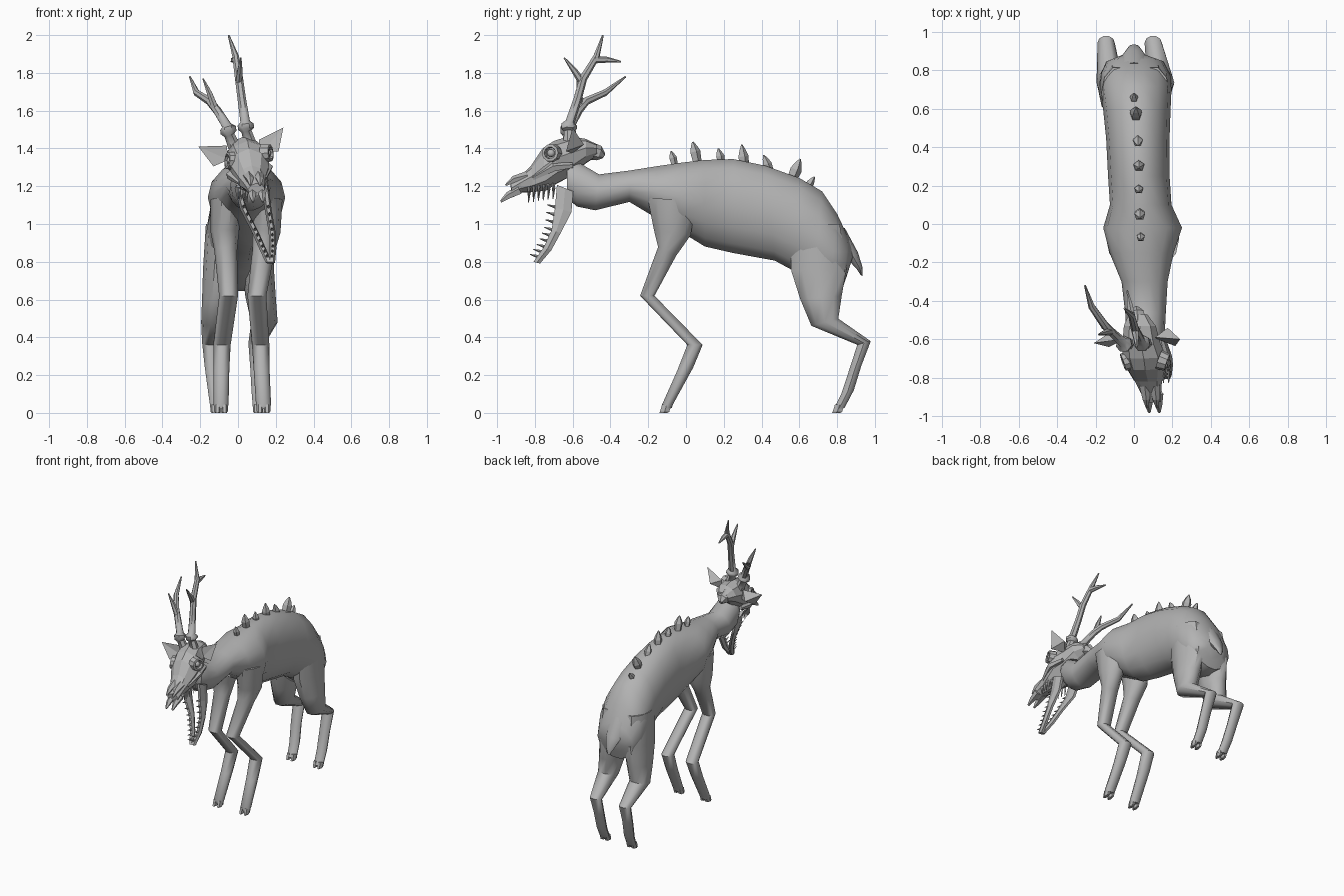
import bpy, bmesh, math
from mathutils import Vector

GREY = bpy.data.materials.new("plain grey")
GREY.diffuse_color = (0.45, 0.45, 0.45, 1)


def make(name, rings, smooth=None, faces=None):
    """Skin a list of rings (or explicit faces) into an object."""
    bm = bmesh.new()
    if faces:
        vs = [bm.verts.new(p) for p in rings]
        for f in faces:
            bm.faces.new([vs[i] for i in f])
    else:
        loops = [[bm.verts.new(p) for p in r] for r in rings]
        n = len(loops[0])
        for a, b in zip(loops, loops[1:]):
            for i in range(n):
                j = (i + 1) % n
                bm.faces.new((a[i], a[j], b[j], b[i]))
        bm.faces.new(loops[0])
        bm.faces.new(loops[-1])
    bmesh.ops.recalc_face_normals(bm, faces=bm.faces)
    me = bpy.data.meshes.new(name)
    bm.to_mesh(me)
    bm.free()
    me.materials.append(GREY)
    ob = bpy.data.objects.new(name, me)
    bpy.context.collection.objects.link(ob)
    if smooth:
        bpy.ops.object.select_all(action='DESELECT')
        bpy.context.view_layer.objects.active = ob
        ob.select_set(True)
        bpy.ops.object.shade_smooth_by_angle(angle=math.radians(smooth))
    return ob


def loft(name, rows, n=12, roll=0, smooth=None):
    """Rows: side-view edge points y1,z1 and y2,z2, then centre x and half width."""
    s, c = math.sin(roll), math.cos(roll)
    rings = []
    for y1, z1, y2, z2, cx, hw in rows:
        mid = Vector((cx, (y1 + y2) / 2, (z1 + z2) / 2))
        vy, vz = (y1 - y2) / 2, (z1 - z2) / 2
        u, v = Vector((hw * c, 0, hw * s)), Vector((-vz * s, vy, vz * c))
        rings.append([mid + u * math.cos(a) + v * math.sin(a)
                      for a in (math.tau * i / n for i in range(n))])
    return make(name, rings, smooth)


def tube(name, pts, radii, n=6, smooth=None):
    """Tapered tube along 3D points."""
    pts = [Vector(p) for p in pts]
    rings = []
    for i, p in enumerate(pts):
        t = (pts[min(i + 1, len(pts) - 1)] - pts[max(i - 1, 0)]).normalized()
        u = t.orthogonal() if abs(t.x) > 0.95 else t.cross(Vector((1, 0, 0)))
        u.normalize()
        w = t.cross(u)
        rings.append([p + radii[i] * (u * math.cos(a) + w * math.sin(a))
                      for a in (math.tau * k / n for k in range(n))])
    return make(name, rings, smooth)


# Body and neck
loft("body", [
    (-0.63, 1.33, -0.63, 1.14, 0.06, 0.075), (-0.57, 1.33, -0.58, 1.09, 0.06, 0.10),
    (-0.46, 1.265, -0.48, 1.07, 0.06, 0.105), (-0.30, 1.285, -0.30, 1.115, 0.055, 0.12),
    (-0.15, 1.31, -0.16, 1.03, 0.04, 0.165), (-0.02, 1.33, -0.02, 0.95, 0.045, 0.205),
    (0.10, 1.345, 0.10, 0.875, 0.035, 0.16), (0.25, 1.35, 0.25, 0.84, 0.025, 0.16),
    (0.42, 1.315, 0.47, 0.80, 0.02, 0.165), (0.60, 1.25, 0.58, 0.74, 0.015, 0.175),
    (0.72, 1.18, 0.68, 0.66, 0.01, 0.185), (0.80, 1.06, 0.76, 0.64, 0.008, 0.18),
    (0.86, 0.93, 0.83, 0.66, 0.005, 0.15), (0.89, 0.85, 0.85, 0.72, 0.0, 0.07)],
    n=14, smooth=50)

# Tail
loft("tail", [(0.84, 0.98, 0.78, 0.92, 0, 0.075), (0.91, 0.85, 0.85, 0.82, 0, 0.06),
              (0.935, 0.77, 0.905, 0.76, 0, 0.03), (0.935, 0.725, 0.925, 0.73, 0, 0.008)],
     n=8, smooth=50)

# Legs: side outline, then left x, right x, half width
FRONT = [(-0.21, 1.14, 0.06, 1.12, -0.06, 0.15, 0.085), (-0.175, 0.97, 0.03, 0.94, -0.07, 0.15, 0.075),
         (-0.15, 0.88, -0.05, 0.83, -0.065, 0.135, 0.06), (-0.245, 0.62, -0.165, 0.62, -0.05, 0.10, 0.05),
         (0.005, 0.36, 0.09, 0.36, -0.085, 0.12, 0.046), (-0.05, 0.22, 0.04, 0.24, -0.088, 0.125, 0.042),
         (-0.13, 0.04, -0.065, 0.05, -0.09, 0.135, 0.04), (-0.125, 0.02, -0.075, 0.025, -0.09, 0.135, 0.034)]
HIND = [(0.54, 1.0, 0.82, 1.0, -0.085, 0.10, 0.085), (0.55, 0.75, 0.86, 0.78, -0.10, 0.105, 0.085),
        (0.60, 0.60, 0.83, 0.62, -0.11, 0.12, 0.08), (0.66, 0.46, 0.81, 0.50, -0.125, 0.14, 0.07),
        (0.905, 0.36, 0.98, 0.38, -0.145, 0.10, 0.045), (0.86, 0.22, 0.93, 0.25, -0.135, 0.105, 0.04),
        (0.82, 0.10, 0.89, 0.12, -0.12, 0.11, 0.038), (0.78, 0.02, 0.84, 0.025, -0.11, 0.115, 0.036)]
for part, rows, toe in (("front_leg", FRONT, -0.115), ("hind_leg", HIND, 0.80)):
    for k, side in ((4, "left"), (5, "right")):
        loft(f"{part}_{side}", [r[:4] + (r[k], r[6]) for r in rows], n=10, smooth=45)
        for d in (-0.019, 0.019):    # cloven toes
            x = rows[-1][k] + d
            loft(f"{part}_{side}_toe", [(toe - 0.015, 0.045, toe + 0.04, 0.04, x, 0.017),
                                        (toe - 0.025, 0.012, toe + 0.03, 0.005, x, 0.017),
                                        (toe - 0.03, 0.0, toe + 0.02, 0.0, x, 0.012)], n=6)

# Back spines: tip y,z then base y,z, x and radius
for ty, tz, by, bz, x, r in ((-0.08, 1.385, -0.06, 1.31, 0.035, 0.022), (0.035, 1.435, 0.06, 1.32, 0.03, 0.03),
                             (0.17, 1.40, 0.19, 1.31, 0.025, 0.024), (0.295, 1.42, 0.31, 1.28, 0.025, 0.03),
                             (0.41, 1.365, 0.45, 1.26, 0.02, 0.026), (0.605, 1.345, 0.55, 1.22, 0.01, 0.034),
                             (0.68, 1.25, 0.63, 1.18, 0.0, 0.022)):
    b, t = Vector((x, by, bz)), Vector((x, ty, tz))
    tube("back_spine", [b, b.lerp(t, 0.55), b.lerp(t, 0.8), t], [r * 0.8, r, r * 0.6, 0.004], n=5)

# Skull, turned and tilted sideways
ROLL = math.radians(12)
SKULL = [(-0.47, 1.42, -0.47, 1.36, 0.02, 0.05), (-0.53, 1.45, -0.53, 1.32, 0.03, 0.085),
         (-0.62, 1.465, -0.62, 1.24, 0.04, 0.10), (-0.70, 1.44, -0.68, 1.21, 0.055, 0.115),
         (-0.76, 1.40, -0.74, 1.17, 0.065, 0.10), (-0.82, 1.31, -0.81, 1.165, 0.075, 0.072),
         (-0.88, 1.25, -0.87, 1.165, 0.088, 0.055), (-0.93, 1.215, -0.92, 1.145, 0.097, 0.045)]
loft("skull", SKULL, n=9, roll=ROLL)
for s in (-1, 1):
    # Split snout prongs and nose bones
    x = 0.102 + s * 0.026
    tube("snout_prong", [(x, -0.88, 1.18), (x, -0.94, 1.15), (x + 0.004, -0.98, 1.118)], [0.026, 0.02, 0.007], 5)
    tube("nose_bone", [(x - 0.02, -0.84, 1.25), (x - 0.012, -0.91, 1.235), (x - 0.01, -0.955, 1.205)],
         [0.03, 0.02, 0.005], 5)
    # Eye socket ring and eyeball
    eye = Vector((0.058 + s * 0.10, -0.715, 1.355 + s * 0.02))
    d = Vector((s, -0.35, 0.1)).normalized()
    w = d.cross(Vector((0, 0, 1))).normalized()
    h = w.cross(d)
    ring = [[eye + d * o + (w * math.cos(a) + h * math.sin(a)) * r for a in (math.tau * k / 10 for k in range(10))]
            for r, o in ((0.052, -0.03), (0.046, 0.016), (0.032, 0.018), (0.028, -0.005))]
    make("eye_socket", ring)
    tube("eyeball", [eye - d * 0.02, eye + d * 0.008, eye + d * 0.016], [0.022, 0.02, 0.008], 8, 60)
    # Cheek bone
    tube("cheek_bone", [(0.05 + s * 0.09, -0.60, 1.29 + s * 0.02), (0.06 + s * 0.10, -0.70, 1.28 + s * 0.02),
                        (0.075 + s * 0.065, -0.81, 1.23 + s * 0.012)], [0.015, 0.026, 0.012], 5)
    # Upper teeth
    for k in range(6):
        p = Vector((0.07 + 0.004 * k + s * (0.068 - 0.005 * k), -0.70 - 0.026 * k, 1.205 + s * 0.012 - 0.004 * k))
        tube("upper_tooth", [p, p + Vector((0, -0.004, -0.06))], [0.009, 0.002], 4)

# Hanging lower jaw, two halves meeting at the chin
JAW = [(-0.69, 1.21, -0.59, 1.17), (-0.70, 1.09, -0.60, 1.06), (-0.715, 0.97, -0.66, 0.95),
       (-0.755, 0.88, -0.71, 0.86), (-0.81, 0.80, -0.77, 0.79)]
for xs in ((0.0, 0.03, 0.09, 0.13, 0.165), (0.145, 0.16, 0.18, 0.185, 0.178)):
    loft("lower_jaw", [j + (x, 0.018) for j, x in zip(JAW, xs)], n=6)
    for i in (1, 2, 3):
        for f in (0.0, 0.33, 0.66):
            a, b = JAW[i], JAW[i + 1]
            p = Vector((xs[i], a[0], a[1])).lerp(Vector((xs[i + 1], b[0], b[1])), f)
            tube("lower_tooth", [p + Vector((0, 0.008, 0)), p + Vector((0, -0.035, 0.012))], [0.009, 0.002], 4)

# Ears: folded leaf, tip / upper / lower / back / inner points
for side, pts in (("left", [(-0.21, -0.62, 1.41), (-0.06, -0.60, 1.415), (-0.13, -0.64, 1.305),
                            (-0.11, -0.555, 1.355), (-0.05, -0.60, 1.34)]),
                  ("right", [(0.24, -0.60, 1.51), (0.11, -0.59, 1.445), (0.215, -0.635, 1.385),
                             (0.175, -0.54, 1.42), (0.12, -0.60, 1.375)])):
    make(f"ear_{side}", pts, faces=[(0, 1, 3), (0, 3, 2), (0, 4, 1), (0, 2, 4), (1, 4, 3), (2, 3, 4)])

# Neck bone stub behind the skull
tube("neck_bone", [(0.02, -0.52, 1.39), (0.015, -0.46, 1.375), (0.01, -0.435, 1.36)], [0.05, 0.04, 0.015], 6)

# Antlers: beam with burr ring, then tines
BEAM = [0.034, 0.028, 0.044, 0.044, 0.026, 0.023, 0.022, 0.018, 0.005]
tube("antler_right", [(0.07, -0.62, 1.41), (0.045, -0.62, 1.49), (0.043, -0.62, 1.505), (0.04, -0.62, 1.525),
                      (0.038, -0.615, 1.54), (0.02, -0.575, 1.66), (0.005, -0.545, 1.77), (-0.012, -0.475, 1.885),
                      (-0.05, -0.44, 2.0)], BEAM, 7, 50)
tube("antler_left", [(-0.02, -0.62, 1.41), (-0.045, -0.625, 1.47), (-0.05, -0.625, 1.485), (-0.053, -0.625, 1.505),
                     (-0.06, -0.615, 1.52), (-0.11, -0.57, 1.60), (-0.15, -0.53, 1.65), (-0.22, -0.43, 1.695),
                     (-0.255, -0.32, 1.78)], BEAM, 7, 50)
for pts in ([(-0.01, -0.485, 1.87), (-0.022, -0.42, 1.87), (-0.035, -0.345, 1.86)],
            [(0.004, -0.55, 1.75), (0.01, -0.59, 1.81), (0.015, -0.645, 1.88)],
            [(-0.12, -0.56, 1.61), (-0.15, -0.565, 1.69), (-0.185, -0.575, 1.77)]):
    tube("antler_tine", pts, [0.02, 0.016, 0.004], 6, 50)
